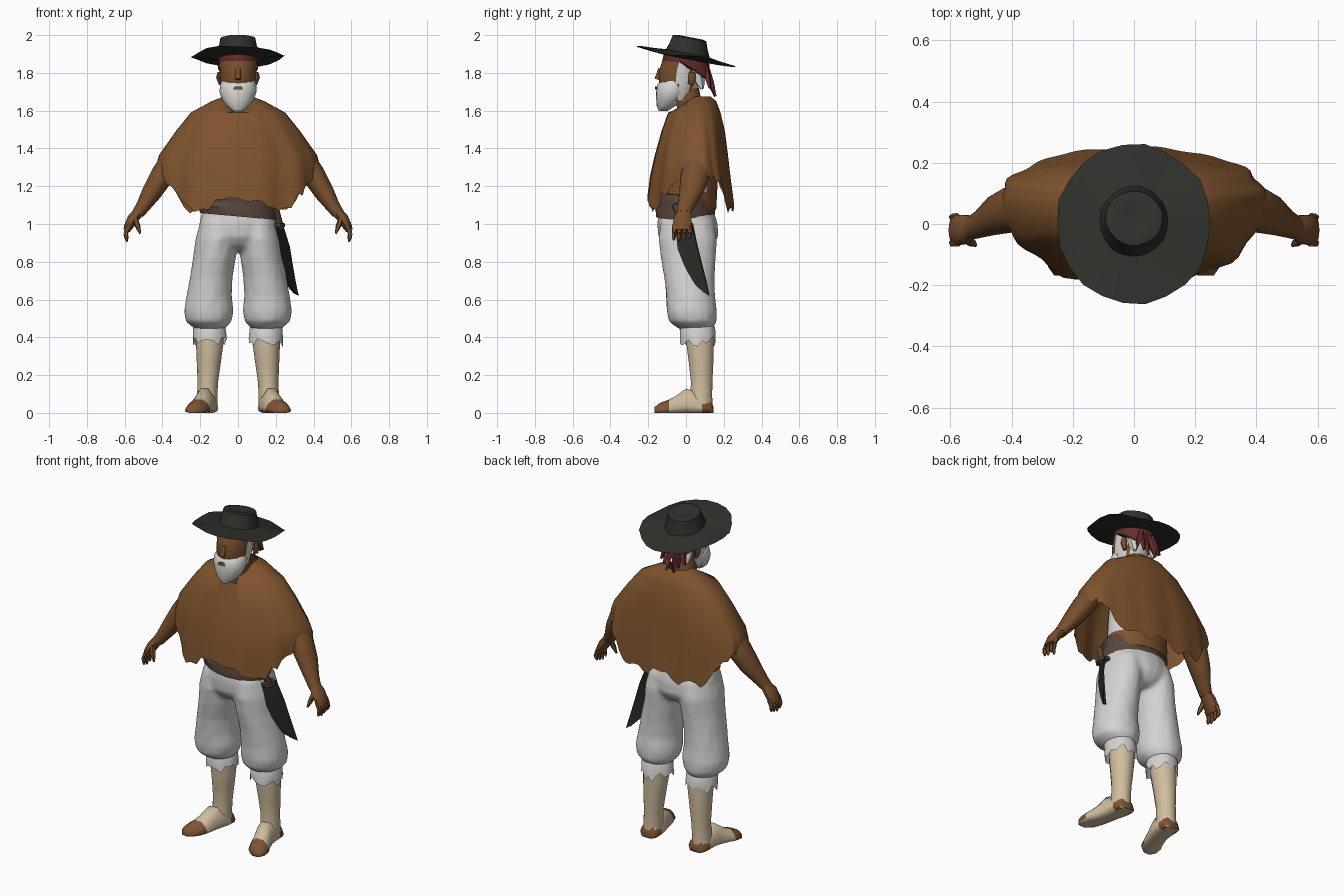
import bpy, bmesh, math, random
from mathutils import Vector, Matrix

if "Cube" in bpy.data.objects:
    bpy.data.objects.remove(bpy.data.objects["Cube"])

random.seed(4)
COLORS = {
    "poncho_brown": (0.21, 0.087, 0.027), "skin": (0.185, 0.077, 0.026),
    "linen_white": (0.66, 0.65, 0.63), "beard_white": (0.66, 0.66, 0.65),
    "boot_cream": (0.63, 0.51, 0.34), "shoe_brown": (0.21, 0.088, 0.036),
    "hat_black": (0.028, 0.030, 0.024), "bandana_red": (0.13, 0.026, 0.026),
    "belt_brown": (0.095, 0.06, 0.045), "blade_dark": (0.022, 0.025, 0.019)}
MATS = {}
for key, c in COLORS.items():
    MATS[key] = bpy.data.materials.new(key)
    MATS[key].diffuse_color = (*c, 1)


def finish(name, bm, mats, rule=None, angle=45):
    """Turn a bmesh into a shaded object; rule(face centre) picks the material slot."""
    bmesh.ops.recalc_face_normals(bm, faces=bm.faces)
    if rule:
        for f in bm.faces:
            f.material_index = rule(f.calc_center_median())
    me = bpy.data.meshes.new(name)
    bm.to_mesh(me)
    bm.free()
    ob = bpy.data.objects.new(name, me)
    bpy.context.collection.objects.link(ob)
    for m in mats.split():
        me.materials.append(MATS[m])
    bpy.ops.object.select_all(action='DESELECT')
    ob.select_set(True)
    bpy.context.view_layer.objects.active = ob
    bpy.ops.object.shade_smooth_by_angle(angle=math.radians(angle))
    return ob


def skin_rings(bm, rings, caps=(True, True)):
    rows = [[bm.verts.new(p) for p in r] for r in rings]
    n = len(rows[0])
    for a, b in zip(rows, rows[1:]):
        for i in range(n):
            j = (i + 1) % n
            bm.faces.new((a[i], a[j], b[j], b[i]))
    if caps[0]:
        bm.faces.new(rows[0])
    if caps[1]:
        bm.faces.new(rows[-1])


def loft(name, rings, mats, n=14, side=1, tilt=0, caps=(True, True), jag=0, rule=None,
         move=None, angle=45, wob=0):
    """Elliptic rings (x, y, z, rx, ry); jag tears the last ring, wob makes radii uneven."""
    out = []
    for k, (x, y, z, rx, ry) in enumerate(rings):
        row = []
        for i in range(n):
            a = 2 * math.pi * i / n
            w = 1 + random.uniform(-wob, wob)
            dx, dy = rx * math.cos(a) * w, ry * math.sin(a) * w
            p = Vector((x + dx * math.cos(tilt), y + dy, z + dx * math.sin(tilt)))
            if jag and k == len(rings) - 1:
                p.z += random.uniform(-jag, jag)
            if move:
                p = move(p)
            p.x *= side
            row.append(p)
        out.append(row)
    bm = bmesh.new()
    skin_rings(bm, out, caps)
    return finish(name, bm, mats, rule, angle)


def spike(name, a, b, r, mat, side=1, n=5, tip=0.35):
    """Tapered stick from a to b."""
    a, b = Vector(a), Vector(b)
    q = (b - a).to_track_quat('Z', 'Y')
    rows = []
    for c, s in ((a, r), (a.lerp(b, 0.55), r * 0.9), (b, r * tip)):
        row = []
        for i in range(n):
            t = 2 * math.pi * i / n
            p = c + q @ Vector((s * math.cos(t), s * math.sin(t), 0))
            p.x *= side
            row.append(p)
        rows.append(row)
    bm = bmesh.new()
    skin_rings(bm, rows)
    return finish(name, bm, mat)


# Hat: wavy brim and low crown with a dented top, tipped backwards
tip_back = Matrix.Translation((0, 0, 1.885)) @ Matrix.Rotation(-0.19, 4, 'X')


def hat_move(p):
    r, a = math.hypot(p.x, p.y), math.atan2(p.y, p.x)
    wave = max(0, r - .11) / .15 * (.009 * math.sin(3 * a + .5) + .006 * math.sin(5 * a))
    return tip_back @ (p + Vector((0, 0, wave)))


loft("hat", [(0, 0, -.012, .095, .1), (0, 0, -.006, .18, .188), (0, 0, .002, .253, .268),
             (0, 0, .010, .18, .188), (0, 0.005, .02, .112, .118), (0, 0.003, .065, .1, .1),
             (0, 0.0, .100, .093, .09), (0, 0, .106, .07, .068), (0, 0, .094, .035, .035)],
     "hat_black", n=22, move=hat_move, angle=50, wob=0.018)


# Head with white sideburns and white hair at the back
def head_rule(c):
    return 1 if -.045 < c.y < .012 or c.y > .04 and c.z > 1.715 else 0


loft("head", [(0, -.045, 1.65, .065, .07), (0, -.04, 1.70, .083, .095), (0, -.035, 1.74, .09, .108),
              (0, -.03, 1.77, .094, .114), (0, -.028, 1.80, .096, .116), (0, -.022, 1.83, .097, .115),
              (0, -.012, 1.86, .1, .115), (0, -.002, 1.885, .1, .112), (0, 0, 1.91, .09, .1)],
     "skin beard_white", n=32, rule=head_rule)
loft("bandana", [(0, .002, 1.858, .104, .125), (0, .004, 1.866, .109, .13), (0, .002, 1.905, .102, .118)],
     "bandana_red", n=24,
     move=lambda p: p - Vector((0, 0, (.75 if p.z < 1.88 else .22) * max(0, p.y + .02))))
loft("neck", [(0, .03, 1.53, .085, .08), (0, .02, 1.62, .07, .07), (0, .0, 1.72, .068, .07)], "skin")
loft("beard", [(0, -.062, 1.762, .084, .062), (0, -.070, 1.742, .094, .08), (0, -.075, 1.70, .097, .086),
               (0, -.087, 1.66, .086, .071), (0, -.105, 1.625, .06, .05), (0, -.122, 1.597, .025, .022)],
     "beard_white", n=14, wob=0.03)
spike("nose", (0, -.132, 1.82), (0, -.152, 1.765), .016, "skin", n=8, tip=1)
loft("mouth", [(0, -.16, 1.712, .028, .005), (0, -.158, 1.728, .02, .005)], "skin", n=8)
for s in (-1, 1):
    loft("ear", [(.092, .03, 1.735, .008, .012), (.103, .032, 1.775, .013, .02), (.1, .032, 1.805, .008, .016)],
         "skin", n=8, side=s)
    spike("hair_tuft", (.06, .06, 1.80), (.066, .085, 1.715), .03, "beard_white", s)
    for x0, x1, y1, z1 in ((.01, .025, .155, 1.675), (.03, .05, .145, 1.70), (.04, .08, .125, 1.72)):
        spike("bandana_tail", (x0, .105, 1.83), (x1, y1, z1), .019, "bandana_red", s, n=4)

# Poncho: rings of half width, front y, back y, height; the torn hem is raised over the arms
N = 72
PONCHO = [(.075, -.02, .13, 1.675), (.14, -.06, .16, 1.65), (.25, -.095, .182, 1.59), (.33, -.13, .205, 1.49),
          (.418, -.165, .22, 1.365), (.43, -.19, .235, None), (.43, -.205, .25, None)]
rows = []
for k, (rx, yf, yb, z) in enumerate(PONCHO):
    row = []
    mid = .06 + .005 * k
    for i in range(N):
        a = 2 * math.pi * i / N
        c, s = math.cos(a), math.sin(a)
        c, s = math.copysign(abs(c) ** .95, c), math.copysign(abs(s) ** .95, s)
        fold = 1 + 0.018 * k / 6 * (math.cos(9 * a) + math.sin(14 * a)) * min(1, 2 * abs(s))
        x = rx * c * fold
        y = mid + (yb - mid if s > 0 else mid - yf) * s * fold
        ax = abs(x)
        if ax > 0.25:
            hem = 1.28 - (0.43 - ax) / 0.18 * 0.215
        elif s < 0:
            hem = 1.15 - 0.08 * ax / 0.25
        else:
            hem = 1.085 + 0.02 * math.cos(ax * 30)
        if k == 6:
            zz = hem + random.uniform(-0.026, 0.022)
        elif k == 5:
            zz = (hem + 1.365) / 2
        else:
            zz = z
        if k < 2 and s < 0:     # lowered front neckline with a notch
            zz -= (0.06, 0.045)[k] * s * s + (0.03 if s < -0.97 else 0)
        row.append((x, y, zz))
    rows.append(row)
bm = bmesh.new()
skin_rings(bm, rows, (False, False))
finish("poncho", bm, "poncho_brown", angle=50)

# Shirt showing white only under the arms, sash and breeches
loft("shirt", [(0, .02, 1.08, .185, .14), (0, .025, 1.17, .185, .14), (0, .03, 1.3, .18, .14),
               (0, .05, 1.5, .18, .11)], "poncho_brown linen_white", n=20,
     rule=lambda c: 1 if abs(c.y - .05) < .06 and c.z > 1.17 else 0)
loft("sash", [(0, -.005, 1.04, .203, .155), (0, -.005, 1.08, .21, .16), (0, .0, 1.11, .2, .152),
              (0, .0, 1.13, .204, .156), (0, .005, 1.17, .19, .147)], "belt_brown", n=18,
     move=lambda p: p + Vector((0, 0, -0.09 * p.x)), wob=0.02, angle=30)
breeches = [loft("breeches", [(0, .0, 1.08, .19, .145), (0, .008, 1.0, .206, .162), (0, .012, .93, .2, .16),
                              (0, .015, .885, .13, .13), (0, .02, .86, .06, .09)], "linen_white", n=18)]
for s in (-1, 1):
    breeches.append(loft("breeches_leg", [
        (.1, .005, 1.02, .098, .14), (.112, .01, .92, .112, .155), (.125, .012, .82, .112, .145),
        (.142, .018, .72, .114, .134), (.153, .024, .62, .12, .13), (.156, .03, .54, .132, .134),
        (.156, .035, .485, .122, .128), (.15, .05, .445, .08, .09)], "linen_white", n=18, side=s, wob=0.02))
    loft("torn_cuff", [(.15, .06, .48, .07, .075), (.15, .06, .45, .086, .092), (.147, .062, .378, .09, .092)],
         "linen_white", n=24, side=s, caps=(True, False), jag=.028, wob=0.03)

    # Stocking boot: shaft and turned-out foot with brown toe and heel
    loft("boot_shaft", [(.148, .075, .45, .07, .072), (.15, .075, .36, .072, .074), (.155, .08, .26, .063, .066),
                        (.16, .083, .16, .054, .058), (.163, .08, .09, .054, .06), (.165, .078, .04, .056, .064)],
         "boot_cream", n=14, side=s)
    foot = [(.163, .145, .035, .035), (.163, .128, .08, .052), (.165, .085, .1, .056), (.168, .05, .118, .056),
            (.178, .0, .135, .054), (.198, -.06, .09, .056), (.21, -.09, .074, .06), (.225, -.14, .055, .052),
            (.234, -.168, .03, .025)]
    rows = []
    for x, y, h, w in foot:
        prof = [(-.6, 0), (.6, 0), (1, .1), (1.08, .28), (.85, .65), (.4, .95),
                (-.4, .95), (-.85, .65), (-1.08, .28), (-1, .1)]
        rows.append([(s * (x + u * w), y, v * h) for u, v in prof])
    bm = bmesh.new()
    skin_rings(bm, rows)
    finish("boot_foot", bm, "boot_cream shoe_brown", angle=80,
           rule=lambda c: 1 if c.z > .004 and (c.y < -.08 or c.y > .09 and c.z < .06) else 0)

    # Arm, palm and fingers
    loft("arm", [(.30, .065, 1.41, .055, .07), (.345, .06, 1.35, .058, .075), (.40, .05, 1.26, .062, .078),
                 (.455, .03, 1.17, .053, .066), (.505, .0, 1.09, .037, .046), (.53, -.012, 1.055, .032, .04)],
         "skin", n=12, side=s, tilt=.58)
    loft("palm", [(.52, -.01, 1.07, .03, .036), (.555, -.018, 1.03, .03, .05), (.58, -.02, .985, .024, .052),
                  (.59, -.02, .965, .018, .045)], "skin", n=10, side=s, tilt=.4)
    for i in range(4):
        y = -.062 + .028 * i
        knuckle = (.594, y, .95)
        spike("finger", (.578, y, .99), knuckle, .014, "skin", s, tip=.9)
        spike("fingertip", knuckle, (.588, y - .004, .905 + .008 * abs(i - 1)), .0125, "skin", s)
    spike("thumb", (.545, -.05, 1.03), (.518, -.07, .95), .016, "skin", s)

# Blend seat and legs into one garment
bpy.ops.object.select_all(action='DESELECT')
for ob in breeches:
    ob.select_set(True)
bpy.context.view_layer.objects.active = breeches[0]
bpy.ops.object.join()
fuse = breeches[0].modifiers.new("fuse", 'REMESH')
fuse.mode, fuse.voxel_size, fuse.use_smooth_shade = 'VOXEL', 0.013, True
soften = breeches[0].modifiers.new("soften", 'SMOOTH')
soften.factor, soften.iterations = 0.5, 6

# Broad cutlass hanging at the hip: pairs of front edge and back edge points
front = [(.195, -.05, .99), (.215, -.038, .87), (.238, .005, .76), (.265, .06, .675), (.30, .105, .635)]
back = [(.235, .035, 1.0), (.272, .06, .88), (.288, .085, .78), (.302, .105, .7), (.318, .122, .622)]
thick = Vector((.007, -.007, 0))
rows = [[Vector(f) + thick, Vector(b) + thick * .4, Vector(b) - thick * .4, Vector(f) - thick]
        for f, b in zip(front, back)]
bm = bmesh.new()
skin_rings(bm, rows)
finish("cutlass_blade", bm, "blade_dark", angle=30)
spike("cutlass_grip", (.225, -.005, .98), (.195, -.06, 1.1), .02, "belt_brown", n=8, tip=.9)
loft("cutlass_guard", [(.215, -.01, .985, .035, .05), (.212, -.014, 1.005, .035, .05)], "belt_brown", n=10)

for m in bpy.data.materials:
    if m.users and not m.is_grease_pencil:
        m.use_nodes = True
        m.node_tree.nodes["Principled BSDF"].inputs["Base Color"].default_value = m.diffuse_color
